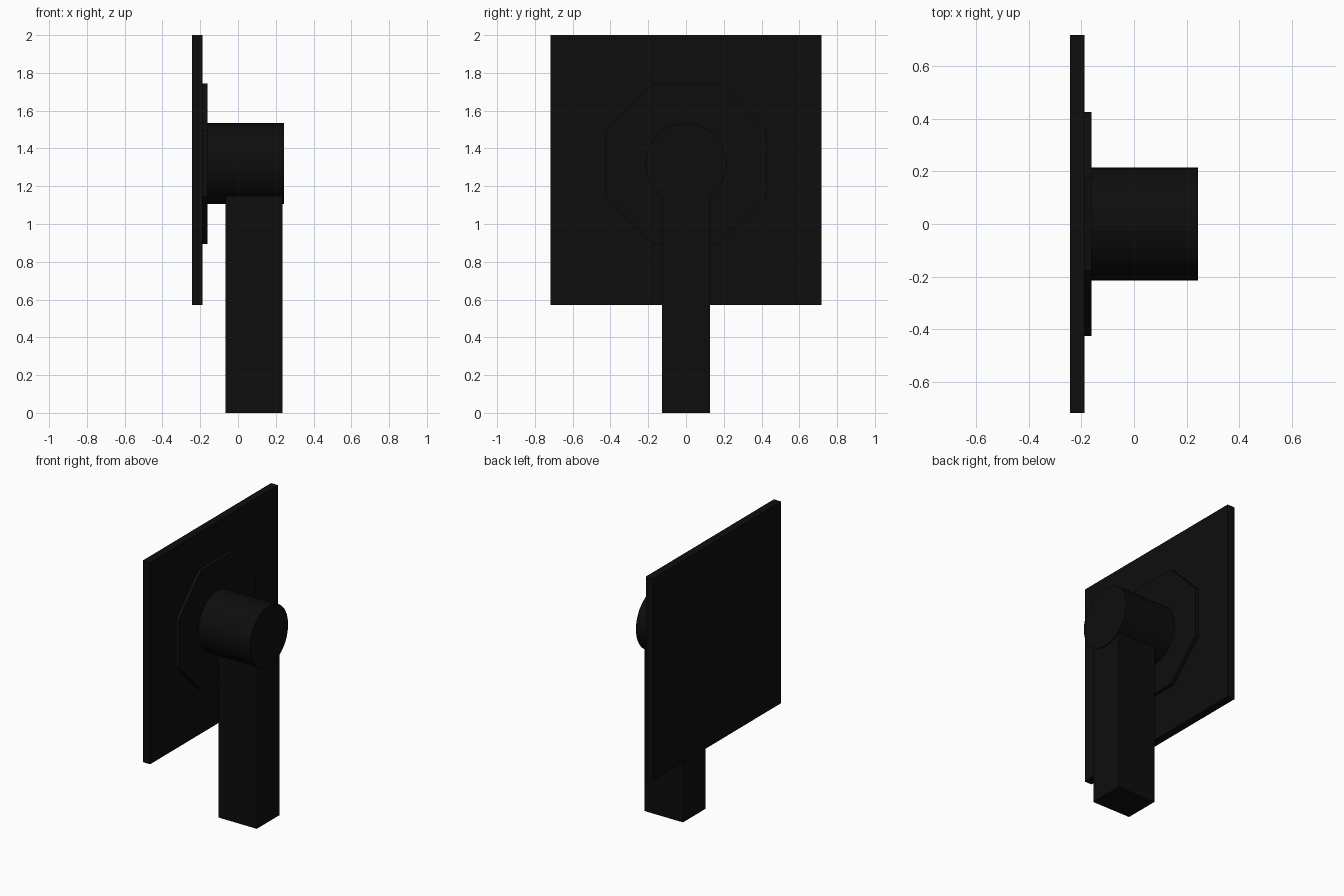
import bpy, math

cube = bpy.data.objects.get("Cube")
if cube:
    bpy.data.objects.remove(cube, do_unlink=True)

# Single matte black finish
black = bpy.data.materials.new("matte_black")
black.use_nodes = True
colour = (0.004, 0.004, 0.004, 1)
black.diffuse_color = colour
black.node_tree.nodes["Principled BSDF"].inputs["Base Color"].default_value = colour

HUB_Z = 1.32


def finish(name):
    obj = bpy.context.object
    obj.name = name
    obj.data.materials.append(black)
    bpy.ops.object.transform_apply(location=False, rotation=True, scale=True)
    return obj


def box(name, x0, x1, half_y, z0, z1):
    bpy.ops.mesh.primitive_cube_add(size=1, location=((x0 + x1) / 2, 0, (z0 + z1) / 2))
    bpy.context.object.scale = (x1 - x0, 2 * half_y, z1 - z0)
    return finish(name)


def disc(name, x0, x1, radius, sides, turn=0):
    """Prism lying along x, turned about its own axis."""
    bpy.ops.mesh.primitive_cylinder_add(
        vertices=sides, radius=radius, depth=x1 - x0,
        location=((x0 + x1) / 2, 0, HUB_Z), rotation=(0, math.pi / 2, 0))
    obj = finish(name)
    obj.rotation_euler.x = turn
    bpy.ops.object.transform_apply(location=False, rotation=True, scale=False)
    return obj


# Square wall plate
box("wall_plate", -0.243, -0.187, 0.717, 0.57, 2.0)

# Octagonal collar with flats on top, bottom and sides
disc("octagonal_collar", -0.19, -0.162, 0.425 / math.cos(math.pi / 8), 8, math.pi / 8)

# Round hub
disc("hub", -0.165, 0.243, 0.214, 48)
bpy.ops.object.shade_smooth_by_angle(angle=math.radians(30))

# Hanging lever
box("lever", -0.065, 0.236, 0.127, 0, 1.2)
